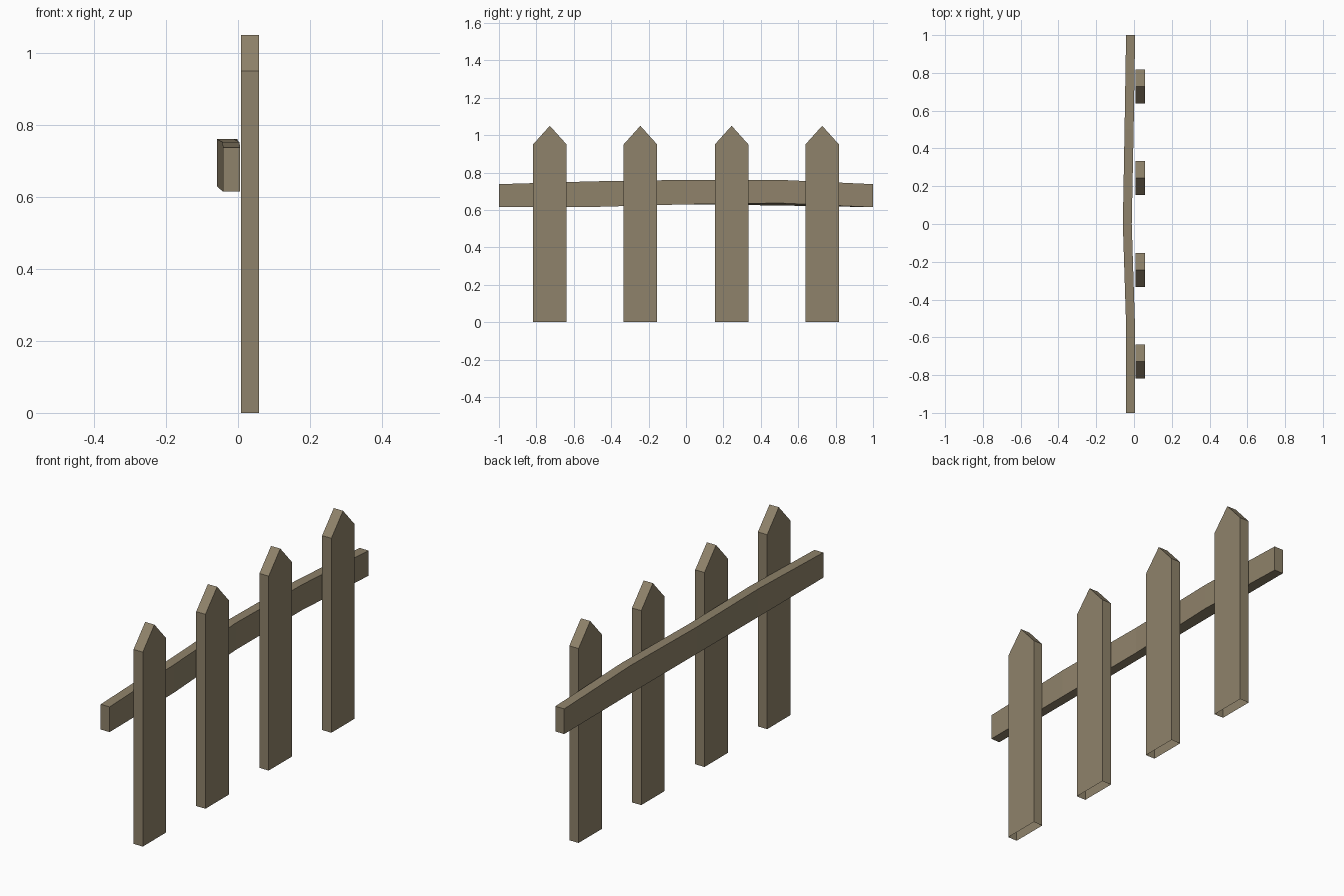
import bpy, bmesh

if "Cube" in bpy.data.objects:
    bpy.data.objects.remove(bpy.data.objects["Cube"])

wood = bpy.data.materials.new("weathered wood")
wood.diffuse_color = (0.275, 0.225, 0.145, 1)
wood.use_nodes = True
wood.node_tree.nodes["Principled BSDF"].inputs["Base Color"].default_value = wood.diffuse_color


def make_object(name, bm):
    bmesh.ops.recalc_face_normals(bm, faces=bm.faces)
    mesh = bpy.data.meshes.new(name)
    bm.to_mesh(mesh)
    bm.free()
    mesh.materials.append(wood)
    obj = bpy.data.objects.new(name, mesh)
    bpy.context.collection.objects.link(obj)
    return obj


def loft(name, rings, capped):
    """Join rings of points; capped adds the two end faces."""
    bm = bmesh.new()
    vr = [[bm.verts.new(p) for p in ring] for ring in rings]
    n = len(vr[0])
    for a, b in zip(vr, vr[1:]):
        for i in range(n):
            j = (i + 1) % n
            bm.faces.new((a[i], a[j], b[j], b[i]))
    if capped:
        bm.faces.new(vr[0])
        bm.faces.new(vr[-1])
    return bm


# Pointed pickets, open underneath where they meet the ground
X0, X1, HALF = 0.008, 0.058, 0.09
for k, y in enumerate((-0.728, -0.244, 0.244, 0.728)):
    outline = [(y - HALF, 0), (y - HALF, 0.95), (y, 1.05), (y + HALF, 0.95), (y + HALF, 0)]
    bm = loft("picket", [[(x, a, z) for a, z in outline] for x in (X0, X1)], True)
    bm.faces.ensure_lookup_table()
    bottom = [f for f in bm.faces if all(v.co.z < 0.001 for v in f.verts)]
    bmesh.ops.delete(bm, geom=bottom, context='FACES_ONLY')
    make_object(f"picket_{k + 1}", bm)

# Warped rail: y, back x, front x, bottom z at back / front, top z
stations = [
    (-1.0, -0.042, 0.006, 0.615, 0.615, 0.738),
    (-0.5, -0.043, 0.004, 0.616, 0.616, 0.753),
    (0.0, -0.059, -0.012, 0.630, 0.630, 0.761),
    (0.5, -0.050, -0.002, 0.624, 0.637, 0.761),
    (1.0, -0.042, 0.006, 0.615, 0.615, 0.738),
]
rings = [[(xa, y, za), (xb, y, zb), (xb, y, zt), (xa, y, zt)] for y, xa, xb, za, zb, zt in stations]
make_object("rail", loft("rail", rings, True))
